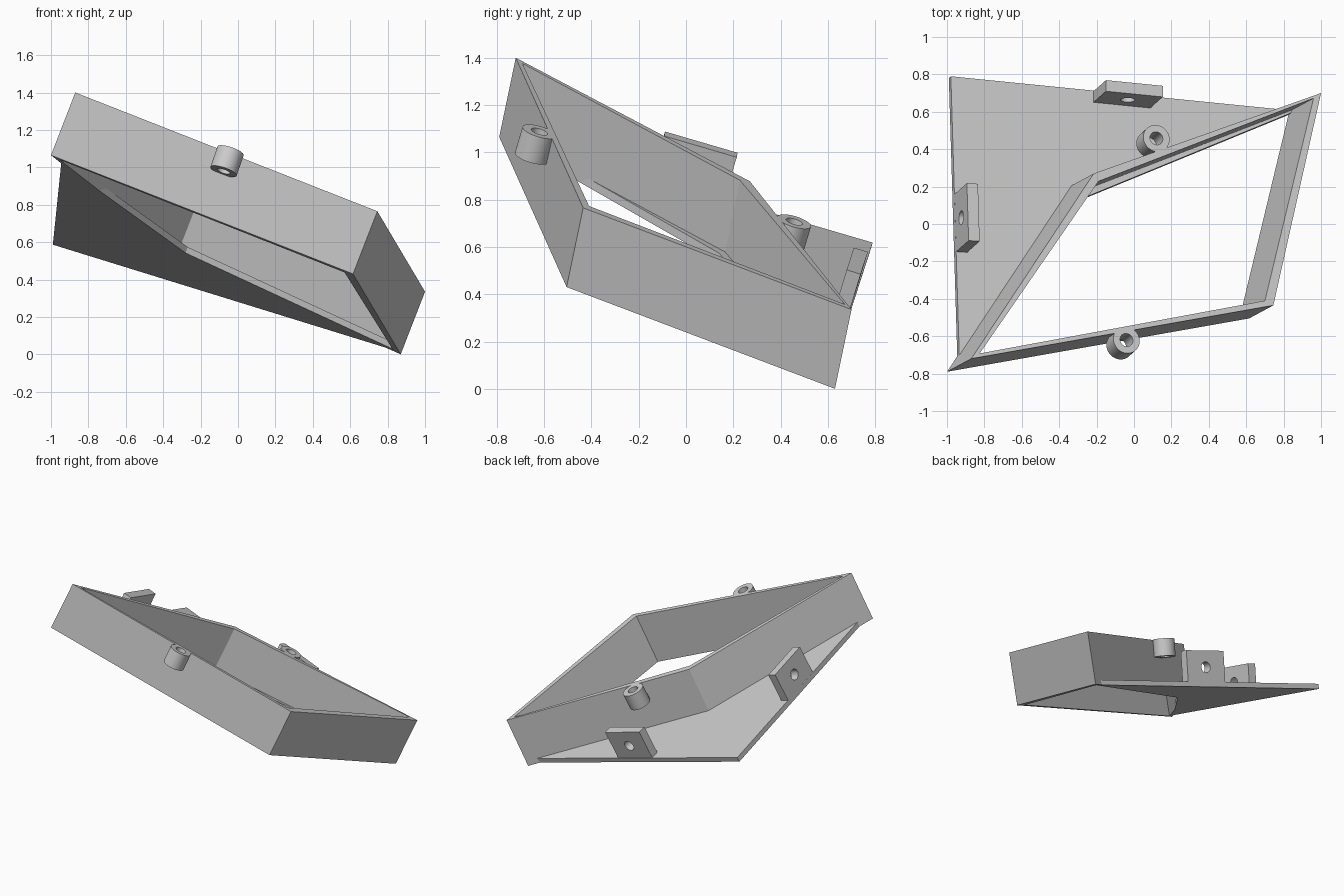
import bpy, bmesh, math
from mathutils import Vector, Matrix

if "Cube" in bpy.data.objects:
    bpy.data.objects.remove(bpy.data.objects["Cube"])

N = Vector((.3396, .3027, 1)).normalized()      # normal of the tilted base plane
E = Vector((.13, .07, .335))                    # slanted direction of the walls


def base(x, y):
    """Point on the tilted underside plane."""
    return Vector((x, y, 1.065 - .3396 * (x + 1) - .3027 * (y + .79)))


def finish(name, bm):
    bmesh.ops.recalc_face_normals(bm, faces=bm.faces)
    me = bpy.data.meshes.new(name)
    bm.to_mesh(me)
    bm.free()
    ob = bpy.data.objects.new(name, me)
    bpy.context.collection.objects.link(ob)
    return ob


def tube(name, outer, inner, vec):
    """Hollow prism between two outlines, swept along vec."""
    bm = bmesh.new()
    loops = [[bm.verts.new(p + off) for p in pts]
             for pts, off in ((outer, vec * 0), (outer, vec), (inner, vec), (inner, vec * 0))]
    n = len(outer)
    for a in range(4):
        p, q = loops[a], loops[(a + 1) % 4]
        for i in range(n):
            j = (i + 1) % n
            bm.faces.new((p[i], p[j], q[j], q[i]))
    return finish(name, bm)


def prism(name, pts, vec):
    """Solid prism from an outline."""
    bm = bmesh.new()
    f = bm.faces.new([bm.verts.new(p) for p in pts])
    r = bmesh.ops.extrude_face_region(bm, geom=[f], use_keep_orig=True)
    bmesh.ops.translate(bm, vec=vec, verts=[v for v in r["geom"] if isinstance(v, bmesh.types.BMVert)])
    return finish(name, bm)


def smooth(ob):
    bpy.ops.object.select_all(action='DESELECT')
    ob.select_set(True)
    bpy.context.view_layer.objects.active = ob
    bpy.ops.object.shade_smooth_by_angle(angle=math.radians(30))


# four-sided slanted wall frame (outlines of the top rim, moved down to the base)
rim_out = [(-.87, -.72), (.745, -.435), (1.0, .70), (-.215, .27)]
rim_in = [(-.825, -.692), (.70, -.41), (.96, .672), (-.19, .228)]
down = lambda pts: [base(x - E.x, y - E.y) for x, y in pts]
tube("wall_frame", down(rim_out), down(rim_in), E)

# thin mounting plate with a small lip inside the frame
corner = base(-.99, .78)
plate_a, plate_c = base(-.945, -.71), base(.855, .595)
prism("mounting_plate", [plate_a, corner, plate_c, base(-.28, .13)], N * .035)

# round screw bosses, flush with the top rim
side = Vector((1, 0, -.3396)).normalized()
fwd = N.cross(side)
for name, x, y in (("front_boss", -.04, -.62), ("rear_boss", .12, .458)):
    top = base(x - E.x, y - E.y) + E
    ring = lambda r: [top + r * (math.cos(t) * side + math.sin(t) * fwd)
                      for t in (math.tau * i / 40 for i in range(40))]
    smooth(tube(name, ring(.074), ring(.036), N * -.12))

# upright tabs with a cross hole, standing on the two free plate edges
for name, end, x, y in (("left_tab", plate_a, -.966, -.004), ("rear_tab", plate_c, -.075, .685)):
    u = (end - corner).normalized()
    v = N.cross(u)
    if v.dot(plate_a + plate_c - 2 * corner) < 0:
        v = -v
    o = base(x, y)
    tab = prism(name, [o - u * .16, o + u * .16, o + u * .16 + v * .062, o - u * .16 + v * .062], N * .25)
    bm = bmesh.new()
    rot = Matrix((u, N, u.cross(N))).transposed().to_4x4()
    bmesh.ops.create_cone(bm, cap_ends=True, segments=32, radius1=.038, radius2=.038, depth=.3,
                          matrix=Matrix.Translation(o + N * .135) @ rot)
    cutter = finish(name + "_hole_cutter", bm)
    cutter.hide_render = True
    cutter.hide_set(True)
    mod = tab.modifiers.new("hole", 'BOOLEAN')
    mod.object = cutter
    mod.solver = 'EXACT'
